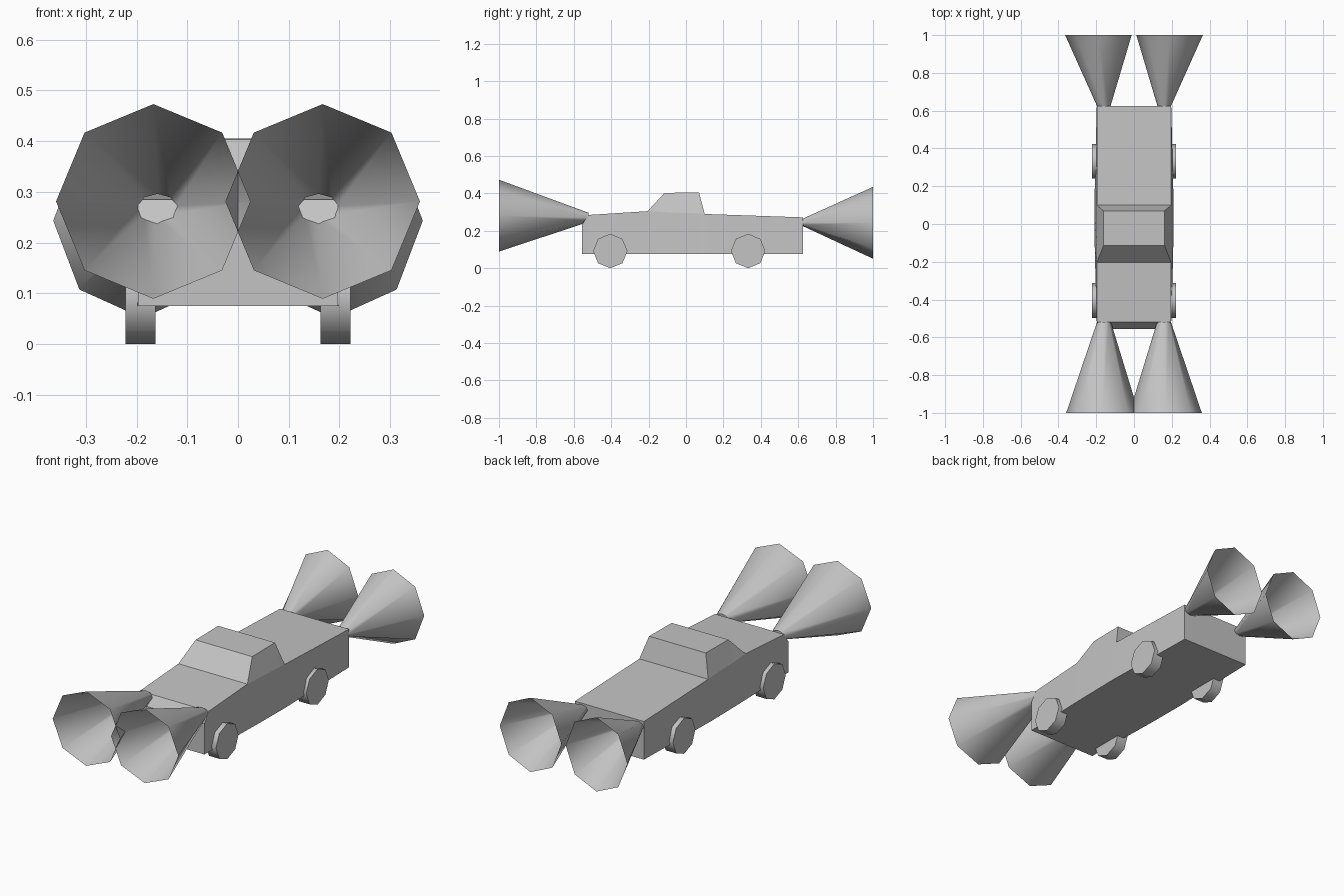
import bpy, bmesh, math

cube = bpy.data.objects.get("Cube")
if cube:
    bpy.data.objects.remove(cube, do_unlink=True)

grey = bpy.data.materials.new("plain grey")
grey.use_nodes = True
colour = (0.55, 0.55, 0.55, 1)
grey.diffuse_color = colour
grey.node_tree.nodes["Principled BSDF"].inputs["Base Color"].default_value = colour


def loft(name, rings, closed_ends, smooth_angle=0):
    """Skin a row of matching rings of points."""
    bm = bmesh.new()
    loops = [[bm.verts.new(p) for p in ring] for ring in rings]
    n = len(loops[0])
    for a, b in zip(loops, loops[1:]):
        for i in range(n):
            j = (i + 1) % n
            bm.faces.new((a[i], a[j], b[j], b[i]))
    if closed_ends:
        bm.faces.new(loops[0])
        bm.faces.new(loops[-1])
    bmesh.ops.remove_doubles(bm, verts=bm.verts, dist=0.0005)
    bmesh.ops.recalc_face_normals(bm, faces=bm.faces)
    mesh = bpy.data.meshes.new(name)
    bm.to_mesh(mesh)
    bm.free()
    mesh.materials.append(grey)
    obj = bpy.data.objects.new(name, mesh)
    bpy.context.collection.objects.link(obj)
    if smooth_angle:
        bpy.ops.object.select_all(action='DESELECT')
        obj.select_set(True)
        bpy.context.view_layer.objects.active = obj
        bpy.ops.object.shade_smooth_by_angle(angle=math.radians(smooth_angle))
    return obj


def octagon(centre, ra, rb, axis):
    """Eight points with a corner on top, across the given axis."""
    x, y, z = centre
    pts = []
    for k in range(8):
        t = k * math.pi / 4
        a, b = ra * math.cos(t), rb * math.sin(t)
        pts.append((x + a, y, z + b) if axis == "y" else (x, y + a, z + b))
    return pts


# Car body: stations of (y, belt height, top height, top half width, sill half width)
stations = [
    (-0.555, 0.235, 0.235, 0.197, 0.197),
    (-0.52, 0.285, 0.285, 0.197, 0.197),
    (-0.205, 0.305, 0.305, 0.197, 0.206),
    (-0.115, 0.30, 0.403, 0.162, 0.208),
    (0.07, 0.293, 0.405, 0.162, 0.21),
    (0.10, 0.29, 0.29, 0.197, 0.21),
    (0.625, 0.272, 0.272, 0.197, 0.197),
]
sections = []
for y, belt, top, tw, sw in stations:
    right = [(sw, y, 0.075), (0.197, y, belt), (tw, y, top)]
    sections.append(right + [(-x, y, z) for x, y, z in reversed(right)])
loft("car_body", sections, True)

for side, label in ((1, "left"), (-1, "right")):
    # Wheels
    for y, end in ((-0.405, "front"), (0.332, "rear")):
        loft(f"{end}_{label}_wheel",
             [octagon((side * x, y, 0.092), 0.092, 0.092, "x") for x in (0.163, 0.222)],
             True, 50)
    # Open light cones, flaring away from the body
    loft(f"front_{label}_light_cone",
         [octagon((side * 0.159, -0.52, 0.272), 0.037, 0.024, "y"),
          octagon((side * 0.167, -1, 0.281), 0.192, 0.192, "y")], False, 60)
    loft(f"rear_{label}_light_cone",
         [octagon((side * 0.16, 0.625, 0.245), 0.036, 0.02, "y"),
          octagon((side * 0.1885, 1, 0.243), 0.176, 0.192, "y")], False, 60)
